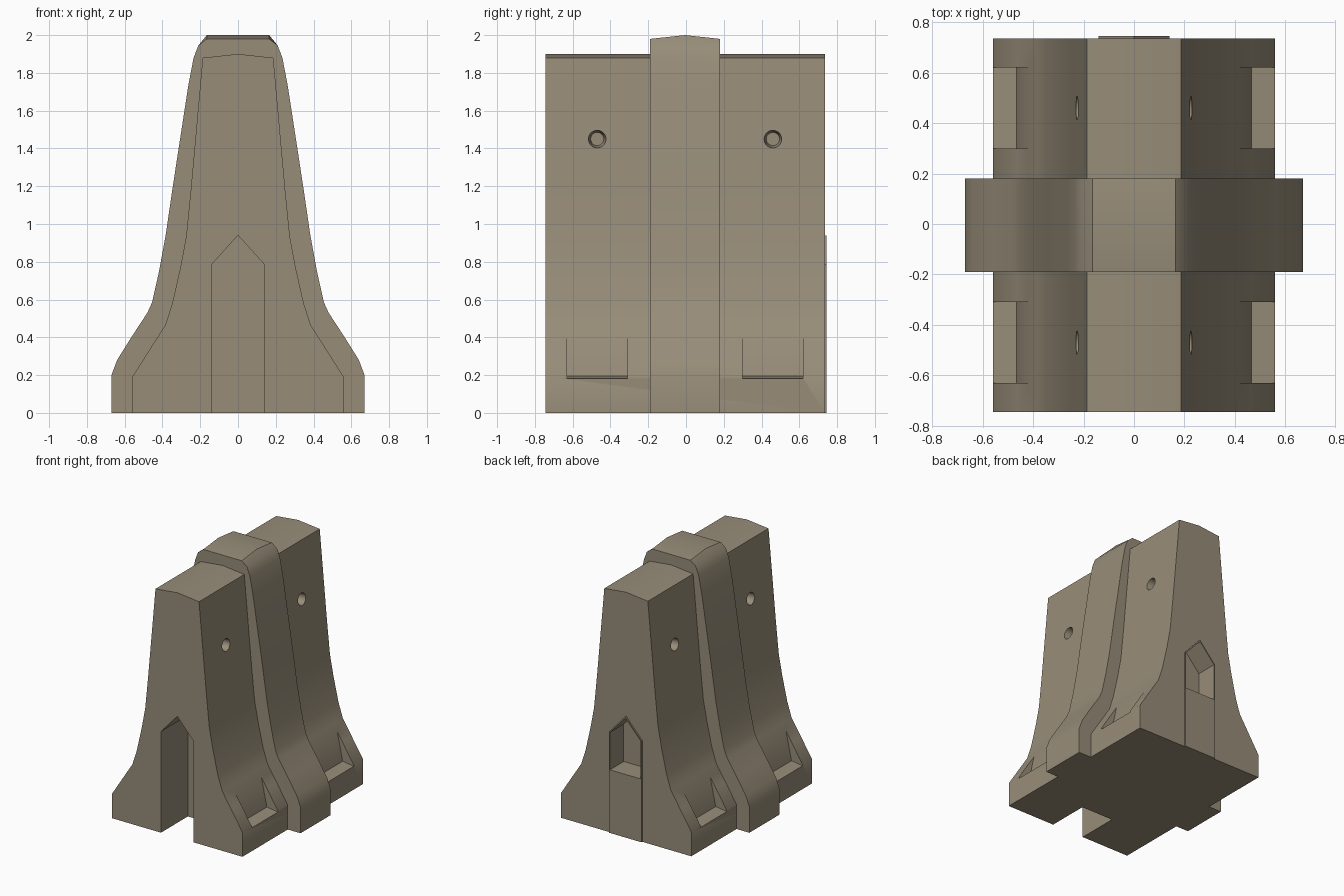
import bpy
import bmesh
from mathutils import Matrix

cube = bpy.data.objects.get("Cube")
if cube:
    bpy.data.objects.remove(cube, do_unlink=True)

concrete = bpy.data.materials.new("warm_grey_concrete")
concrete.use_nodes = True
colour = (0.31, 0.265, 0.19, 1)
concrete.diffuse_color = colour
concrete.node_tree.nodes["Principled BSDF"].inputs["Base Color"].default_value = colour


def mesh_object(name, bm):
    bmesh.ops.recalc_face_normals(bm, faces=bm.faces)
    mesh = bpy.data.meshes.new(name)
    bm.to_mesh(mesh)
    bm.free()
    mesh.materials.append(concrete)
    obj = bpy.data.objects.new(name, mesh)
    bpy.context.collection.objects.link(obj)
    return obj


def prism(name, outline, y0, y1, crown=0):
    """Extrude an (x, z) outline along y; crown adds a raised middle section."""
    bm = bmesh.new()
    stations = [y0, (y0 + y1) / 2, y1] if crown else [y0, y1]
    top = max(z for _, z in outline)
    rings = []
    for i, y in enumerate(stations):
        lift = crown if crown and i == 1 else 0
        rings.append([bm.verts.new((x, y, z + (lift if z > top - 0.01 else 0)))
                      for x, z in outline])
    n = len(outline)
    for a, b in zip(rings, rings[1:]):
        for i in range(n):
            j = (i + 1) % n
            bm.faces.new((a[i], a[j], b[j], b[i]))
    bm.faces.new(rings[0])
    bm.faces.new(rings[-1])
    return mesh_object(name, bm)


def mirrored(half):
    return half + [(-x, z) for x, z in reversed(half) if x > 0]


def select_only(obj):
    bpy.ops.object.select_all(action="DESELECT")
    obj.select_set(True)
    bpy.context.view_layer.objects.active = obj


def cut(target, cutter):
    mod = target.modifiers.new("cut", "BOOLEAN")
    mod.operation = "DIFFERENCE"
    mod.solver = "EXACT"
    mod.object = cutter
    select_only(target)
    bpy.ops.object.modifier_apply(modifier=mod.name)
    bpy.data.objects.remove(cutter, do_unlink=True)


def gable(width, bottom, shoulder, peak):
    return [(width, bottom), (width, shoulder), (0, peak),
            (-width, shoulder), (-width, bottom)]


# Flared barrier body with a slightly crowned top
body_half = [(0.56, 0), (0.56, 0.19), (0.465, 0.34), (0.385, 0.465), (0.348, 0.58),
             (0.305, 0.77), (0.275, 0.93), (0.25, 1.18), (0.187, 1.88), (0, 1.9)]
body = prism("barrier_body", mirrored(body_half), -0.745, 0.735)

# Wider rib wrapped round the middle, peaked along its top
band_half = [(0.67, 0), (0.67, 0.2), (0.64, 0.28), (0.565, 0.4), (0.48, 0.53),
             (0.455, 0.585), (0.42, 0.74), (0.383, 0.94), (0.345, 1.2),
             (0.262, 1.74), (0.235, 1.88), (0.21, 1.945), (0.165, 1.98)]
band = prism("middle_band", mirrored(band_half), -0.19, 0.18, crown=0.02)

# Pointed tongue on the back, just proud of the end face
tongue = prism("back_tongue", gable(0.14, 0, 0.785, 0.94), 0.70, 0.745)

# Pointed slot in the front end
cut(body, prism("slot_cutter", gable(0.14, -0.1, 0.785, 0.94), -0.9, -0.415))

# Recess in the upper part of the back tongue
for target in (body, tongue):
    cut(target, prism("recess_cutter", gable(0.132, 0.49, 0.78, 0.925), 0.575, 0.9))

# Lifting pockets in the foot and round holes near the top, on both sides
for side in (1, -1):
    for y0, y1 in ((-0.63, -0.31), (0.30, 0.62)):
        outline = [(0.41, 0.45), (0.465, 0.195), (0.6, 0.175), (0.7, 0.45)]
        cut(body, prism("pocket_cutter", [(side * x, z) for x, z in outline], y0, y1))
    for y in (-0.47, 0.46):
        bm = bmesh.new()
        bmesh.ops.create_cone(bm, cap_ends=True, segments=20, radius1=0.035,
                              radius2=0.06, depth=0.16)
        turn = Matrix.Rotation(side * 1.5708, 4, "Y")
        bmesh.ops.transform(bm, matrix=Matrix.Translation((side * 0.23, y, 1.45)) @ turn,
                            verts=bm.verts)
        cut(body, mesh_object("hole_cutter", bm))

for obj in (body, band, tongue):
    select_only(obj)
    bpy.ops.object.shade_smooth_by_angle(angle=0.6)
